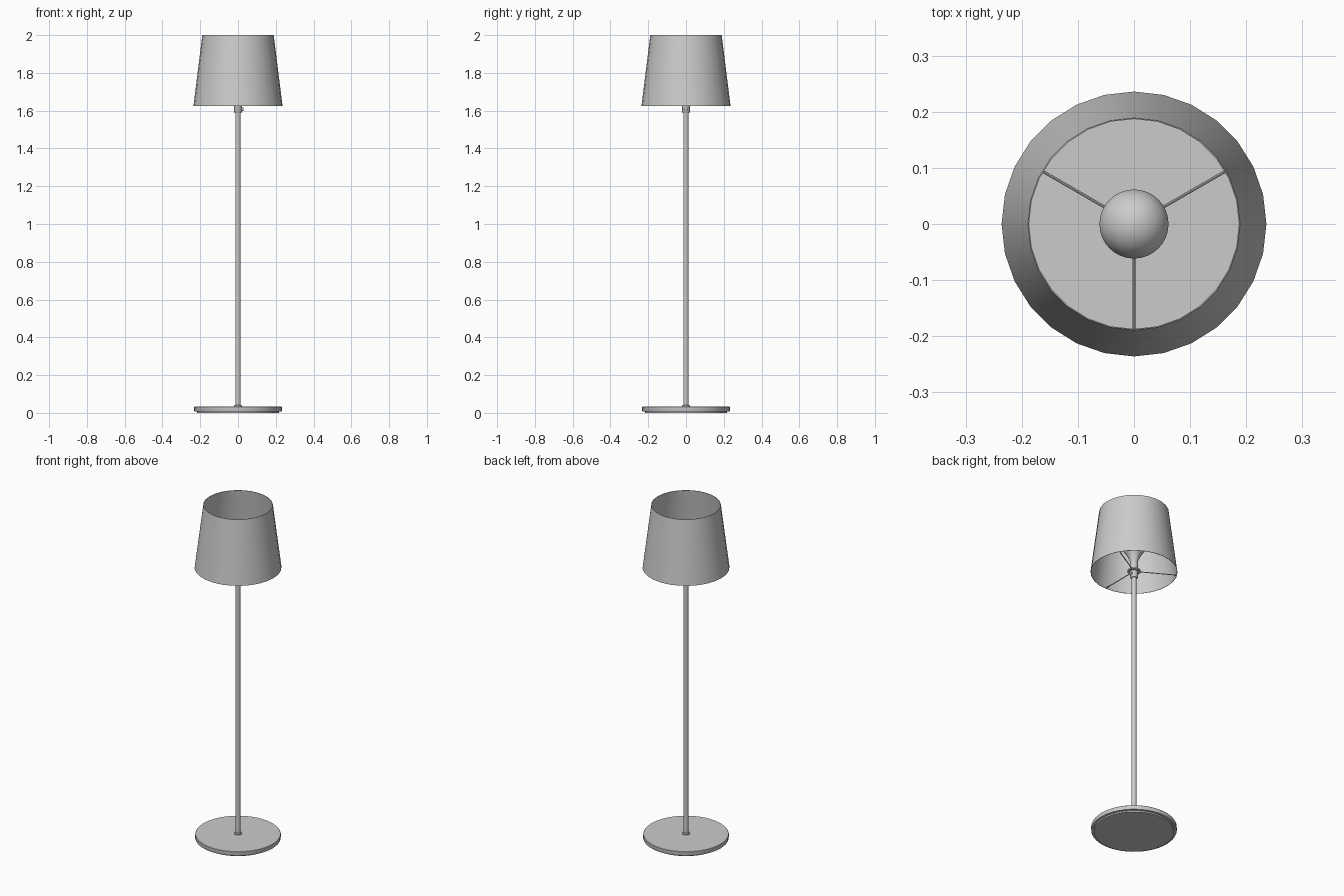
import bpy, math
from mathutils import Vector

if "Cube" in bpy.data.objects:
    bpy.data.objects.remove(bpy.data.objects["Cube"])


def lathe(name, profile, sides=28, closed=False):
    """Spin an (r, z) profile round the z axis; r = 0 makes a pole."""
    verts, rings, faces = [], [], []
    for r, z in profile:
        n = 1 if r == 0 else sides
        rings.append([len(verts) + i for i in range(n)])
        for i in range(n):
            a = 2 * math.pi * i / sides
            verts.append((r * math.cos(a), r * math.sin(a), z))
    pairs = list(zip(rings, rings[1:]))
    if closed:
        pairs.append((rings[-1], rings[0]))
    for lo, hi in pairs:
        for i in range(sides):
            j = (i + 1) % sides
            quad = [lo[i % len(lo)], lo[j % len(lo)], hi[j % len(hi)], hi[i % len(hi)]]
            faces.append(list(dict.fromkeys(quad)))
    mesh = bpy.data.meshes.new(name)
    mesh.from_pydata(verts, [], faces)
    obj = bpy.data.objects.new(name, mesh)
    bpy.context.collection.objects.link(obj)
    return smooth(obj)


def smooth(obj):
    bpy.ops.object.select_all(action='DESELECT')
    obj.select_set(True)
    bpy.context.view_layer.objects.active = obj
    bpy.ops.object.shade_smooth_by_angle(angle=math.radians(35))
    return obj


def rod(name, start, end, radius, sides=8):
    start, end = Vector(start), Vector(end)
    d = end - start
    bpy.ops.mesh.primitive_cylinder_add(vertices=sides, radius=radius, depth=d.length,
                                        location=(start + end) / 2,
                                        rotation=d.to_track_quat('Z', 'Y').to_euler())
    obj = bpy.context.object
    obj.name = name
    return smooth(obj)


# Round base plate with a recessed foot pad
lathe("base_plate", [(0, 0.008), (0.231, 0.008), (0.232, 0.010), (0.232, 0.031),
                     (0.230, 0.033), (0, 0.033)], 48)
lathe("foot_pad", [(0, 0), (0.217, 0), (0.217, 0.008), (0, 0.008)], 48)

# Pole with its bottom collar
lathe("pole_collar", [(0, 0.033), (0.020, 0.033), (0.020, 0.040), (0.017, 0.043), (0, 0.043)])
lathe("pole", [(0, 0.033), (0.0135, 0.033), (0.0135, 1.595), (0, 1.595)])

# Lamp holder, clamping ring and rotary switch
lathe("lamp_holder", [(0, 1.587), (0.018, 1.587), (0.021, 1.592), (0.021, 1.675), (0, 1.675)])
lathe("shade_ring", [(0.021, 1.627), (0.036, 1.627), (0.036, 1.634), (0.021, 1.634)], closed=True)
rod("switch_knob", (0.018, 0, 1.607), (0.028, 0, 1.607), 0.009, 16)

# Bulb: flared neck running into a globe
globe_r, globe_z = 0.062, 1.785
bulb = [(0, 1.670), (0.019, 1.670), (0.020, 1.685), (0.027, 1.708), (0.038, 1.730)]
for k in range(10):
    a = math.radians(-35 + k * 125 / 9)
    bulb.append((globe_r * math.cos(a) if k < 9 else 0, globe_z + globe_r * math.sin(a)))
lathe("bulb", bulb, 32)

# Three spokes carrying the shade
for k, deg in enumerate((30, 150, 270)):
    c, s = math.cos(math.radians(deg)), math.sin(math.radians(deg))
    rod(f"shade_spoke_{k + 1}", (0.030 * c, 0.030 * s, 1.630), (0.233 * c, 0.233 * s, 1.630), 0.0026)

# Thin open tapered shade
lathe("lamp_shade", [(0.236, 1.625), (0.189, 2.0), (0.187, 2.0), (0.234, 1.625)], 28, closed=True)
